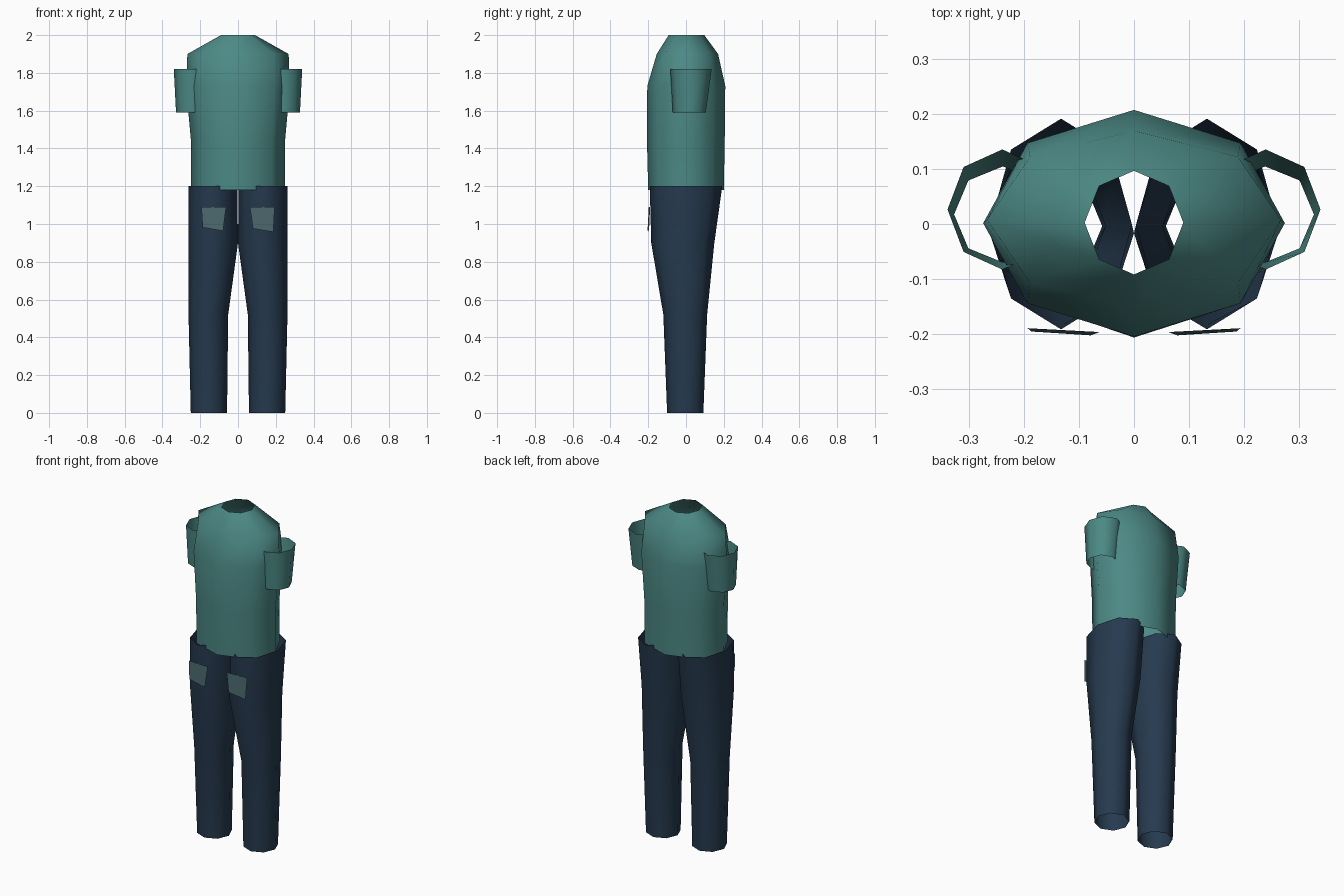
import bpy, bmesh, math

cube = bpy.data.objects.get("Cube")
if cube:
    bpy.data.objects.remove(cube)


def material(name, rgb):
    m = bpy.data.materials.new(name)
    m.use_nodes = True
    m.diffuse_color = (*rgb, 1)
    m.node_tree.nodes["Principled BSDF"].inputs["Base Color"].default_value = (*rgb, 1)
    return m


teal = material("teal shirt", (0.072, 0.25, 0.235))
navy = material("navy trousers", (0.019, 0.042, 0.077))
slate = material("slate pocket", (0.07, 0.135, 0.15))


def finish(name, bm, mat):
    mesh = bpy.data.meshes.new(name)
    bm.to_mesh(mesh)
    bm.free()
    mesh.materials.append(mat)
    obj = bpy.data.objects.new(name, mesh)
    bpy.context.collection.objects.link(obj)
    return obj


def tube(name, rings, mat, sides=8):
    """Open smooth cloth tube through rings of (z, x0, x1, y0, y1), bottom to top."""
    bm = bmesh.new()
    loops = []
    for z, x0, x1, y0, y1 in rings:
        loop = []
        for i in range(sides):
            a = math.tau * i / sides
            x = (x0 + x1) / 2 + (x1 - x0) / 2 * math.cos(a)
            y = (y0 + y1) / 2 + (y1 - y0) / 2 * math.sin(a)
            loop.append(bm.verts.new((x, y, z)))
        loops.append(loop)
    for low, high in zip(loops, loops[1:]):
        for i in range(sides):
            j = (i + 1) % sides
            bm.faces.new((low[i], low[j], high[j], high[i])).smooth = True
    return finish(name, bm, mat)


# Shirt body, open at the neck and hem
tube("shirt_body", [
    (1.18, -0.25, 0.25, -0.20, 0.20),
    (1.45, -0.25, 0.25, -0.207, 0.205),
    (1.73, -0.275, 0.275, -0.205, 0.208),
    (1.90, -0.268, 0.268, -0.155, 0.17),
    (2.00, -0.09, 0.09, -0.092, 0.097),
], teal)

leg_rings = [
    (0.00, 0.058, 0.25, -0.10, 0.092),
    (0.52, 0.052, 0.262, -0.12, 0.112),
    (0.90, 0.0, 0.263, -0.184, 0.15),
    (1.20, 0.004, 0.262, -0.192, 0.192),
]
sleeve_rings = [
    (1.59, 0.15, 0.328, -0.07, 0.105),
    (1.82, 0.14, 0.34, -0.083, 0.136),
]

# Trouser legs and short sleeves on both sides
for side, s in (("left", 1), ("right", -1)):
    for part, rings, mat in (("trouser_leg", leg_rings, navy),
                             ("sleeve", sleeve_rings, teal)):
        placed = [(z, *sorted((s * a, s * b)), c, d) for z, a, b, c, d in rings]
        tube(f"{side}_{part}", placed, mat)

# Front pocket patches, slightly askew
pockets = {
    "left_pocket": [(0.079, -0.203, 0.976), (0.187, -0.196, 0.958),
                    (0.194, -0.19, 1.09), (0.063, -0.197, 1.09)],
    "right_pocket": [(-0.187, -0.196, 0.982), (-0.079, -0.203, 0.963),
                     (-0.063, -0.197, 1.09), (-0.194, -0.19, 1.09)],
}
for name, corners in pockets.items():
    bm = bmesh.new()
    bm.faces.new([bm.verts.new(c) for c in corners])
    finish(name, bm, slate)
